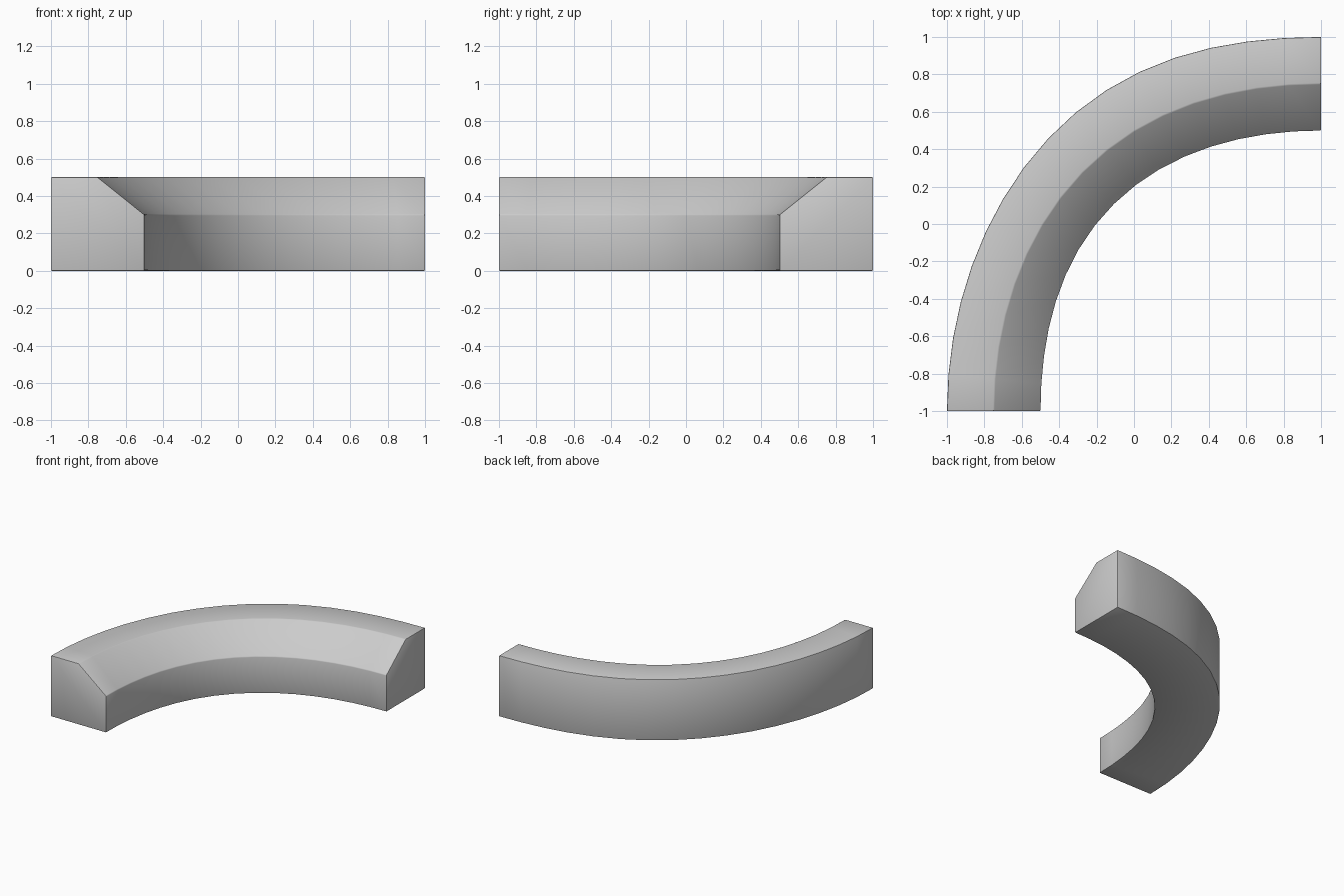
import bpy
import bmesh
from math import sin, cos, pi, radians

cube = bpy.data.objects.get("Cube")
if cube:
    bpy.data.objects.remove(cube, do_unlink=True)

SEGMENTS = 16
CENTRE = (1, -1)

# Cross-section: radius, height, bulge at mid-sweep, skew of that bulge in degrees
PROFILE = [
    (2.0, 0.0, 0.066, 7),
    (2.0, 0.5, 0.066, 7),
    (1.75, 0.5, 0.055, 3),
    (1.5, 0.3, 0.066, -1),
    (1.5, 0.0, 0.066, -1),
]


def rail_point(radius, height, bulge, skew, angle):
    """Point on a quarter-turn rail that swells slightly around its middle."""
    warped = angle - radians(skew) * sin(2 * angle)
    r = radius + bulge * sin(2 * warped) ** 2
    return (CENTRE[0] - r * cos(angle), CENTRE[1] + r * sin(angle), height)


# Sweep the chamfered section through the quarter turn
bm = bmesh.new()
rings = []
for i in range(SEGMENTS + 1):
    angle = pi / 2 * i / SEGMENTS
    rings.append([bm.verts.new(rail_point(*corner, angle)) for corner in PROFILE])

for a, b in zip(rings, rings[1:]):
    for j in range(len(PROFILE)):
        k = (j + 1) % len(PROFILE)
        bm.faces.new((a[j], a[k], b[k], b[j]))

# Flat end caps
bm.faces.new(rings[0])
bm.faces.new(rings[-1])
bmesh.ops.recalc_face_normals(bm, faces=bm.faces)

mesh = bpy.data.meshes.new("curved_block")
bm.to_mesh(mesh)
bm.free()
block = bpy.data.objects.new("curved_block", mesh)
bpy.context.collection.objects.link(block)

# Fine softened edges
bevel = block.modifiers.new("soft_edges", "BEVEL")
bevel.width = 0.005
bevel.segments = 2
bevel.limit_method = "ANGLE"
bevel.angle_limit = radians(30)

bpy.ops.object.select_all(action="DESELECT")
block.select_set(True)
bpy.context.view_layer.objects.active = block
bpy.ops.object.modifier_apply(modifier=bevel.name)
bpy.ops.object.shade_smooth_by_angle(angle=radians(30))
